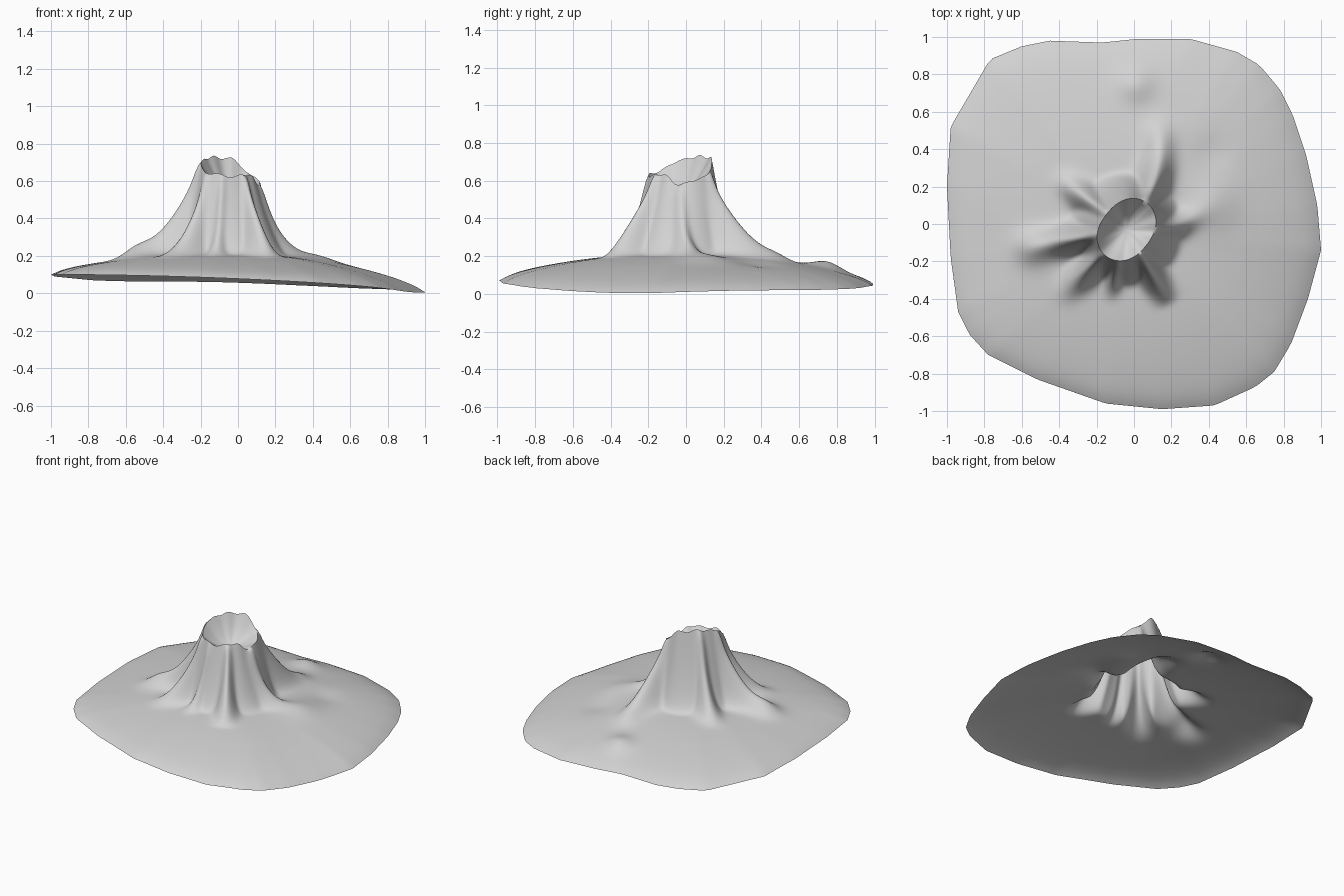
import bpy
import bmesh
import math
from mathutils import Vector

default_cube = bpy.data.objects.get("Cube")
if default_cube:
    bpy.data.objects.remove(default_cube)

CENTRE = Vector((-0.04, -0.03))
SEGMENTS = 180
FLANK_RINGS, PLAIN_RINGS, CRATER_RINGS = 36, 18, 9

# Shoreline of the surrounding plain, counter-clockwise
SHORE = [(1, -.14), (.98, .1), (.92, .37), (.85, .58), (.78, .72), (.67, .85),
         (.55, .92), (.3, .99), (.02, .99), (-.17, .97), (-.45, .98),
         (-.6, .95), (-.77, .88), (-.98, .52), (-1, .2), (-.98, -.18),
         (-.94, -.47), (-.88, -.59), (-.78, -.7), (-.52, -.83), (-.15, -.96),
         (.15, -.99), (.43, -.97), (.65, -.87), (.75, -.79), (.84, -.64),
         (.93, -.4)]

# Crater rim height at eight equal steps around the compass
RIM_HEIGHTS = [.58, .62, .72, .73, .71, .645, .625, .635]

# Ridges: angle in degrees, reach, steepness, half width, bend
RIDGES = [(190, .7, 2.5, .065, 0), (142, .53, 2.2, .06, 0),
          (48, .66, 2.1, .07, 26), (300, .46, 1.2, .055, 0),
          (226, .58, 2.3, .06, 0), (256, .42, 2.4, .04, 0),
          (350, .58, 3.6, .06, 30)]

# Small swells and hollows of the plain: x, y, size, height
SWELLS = [(.01, .75, .09, .04), (.42, .1, .12, .025), (.42, .38, .1, -.015),
          (-.54, -.13, .09, .04), (.14, .48, .08, .02)]


def direction(angle):
    return Vector((math.cos(angle), math.sin(angle)))


def shore_radius(angle):
    """Distance from the centre to the shoreline along a ray."""
    ray = direction(angle)
    for start, end in zip(SHORE, SHORE[1:] + SHORE[:1]):
        a, b = Vector(start) - CENTRE, Vector(end) - CENTRE
        edge = b - a
        denom = ray.cross(edge)
        if denom > 0 and -1e-6 <= a.cross(ray) / denom <= 1 + 1e-6:
            return a.cross(edge) / denom
    return 1


def rim_radius(angle):
    return .157 + .022 * math.cos(2 * (angle - math.radians(52)))


def rim_height(angle):
    """Smoothly blended rim height with a slightly ragged edge."""
    count = len(RIM_HEIGHTS)
    step = angle / math.tau * count
    i = int(step) % count
    t = step - int(step)
    t = t * t * (3 - 2 * t)
    ragged = .006 * math.sin(9 * angle)
    return RIM_HEIGHTS[i] * (1 - t) + RIM_HEIGHTS[(i + 1) % count] * t + ragged


def mound(p, x, y, size):
    return math.exp(-((p.x - x) ** 2 + (p.y - y) ** 2) / size ** 2)


def plain_height(p, share, angle):
    """Gently domed, tilted ground with a steeper lip at the shore."""
    edge = CENTRE + direction(angle) * shore_radius(angle)
    lip = .02
    low = .078 - .043 * edge.x - .02 * edge.x ** 2 + lip
    low -= .02 * max(edge.y, 0) ** 2
    low -= .015 * mound(edge, -.7, .9, .5) + .015 * mound(edge, .92, -.4, .4)
    ground = low + (.215 - low) * (1 - share ** 2.1) - lip * share ** 18
    for x, y, size, height in SWELLS:
        ground += height * mound(p, x, y, size)
    return max(ground, 0)


def flank(r, inner, reach, power):
    t = min(max((r - inner) / (reach - inner), 0), 1)
    return (1 - t) ** power


def surface_height(p, r, angle, shore):
    """Ground plus the steep cone body and its buttress ridges."""
    ground = plain_height(p, r / shore, angle)
    inner = rim_radius(angle)
    parts = [flank(r, inner, .31, 1.6)]
    for degrees, reach, power, width, bend in RIDGES:
        axis = math.radians(degrees + bend * r / reach)
        turn = (angle - axis + math.pi) % math.tau - math.pi
        if abs(turn) < math.pi / 2:
            side = r * math.sin(turn) / width
            parts.append(flank(r, inner, reach, power) * math.exp(-side * side))
    blend = min(sum(h ** 5 for h in parts) ** (1 / 5), 1)
    return ground + (rim_height(angle) - ground) * blend


def add_ring(bm, radius_at, height_at):
    ring = []
    for i in range(SEGMENTS):
        angle = math.tau * i / SEGMENTS
        r = radius_at(angle)
        p = CENTRE + direction(angle) * r
        ring.append(bm.verts.new((p.x, p.y, height_at(p, r, angle))))
    return ring


def build_volcano():
    bm = bmesh.new()
    rings = []

    # Crater bowl
    floor = .55
    for k in range(1, CRATER_RINGS):
        s = k / CRATER_RINGS
        rings.append(add_ring(
            bm, lambda a: rim_radius(a) * s,
            lambda p, r, a: floor + (rim_height(a) - floor) * s ** 2))

    # Cone flanks, then the plain out to the shore
    foot = .7
    for k in range(FLANK_RINGS + PLAIN_RINGS + 1):
        def radius(a):
            inner, shore = rim_radius(a), shore_radius(a)
            if k <= FLANK_RINGS:
                return inner + (foot - inner) * k / FLANK_RINGS
            return foot + (shore - foot) * (k - FLANK_RINGS) / PLAIN_RINGS
        rings.append(add_ring(
            bm, radius,
            lambda p, r, a: surface_height(p, r, a, shore_radius(a))))

    # Skin the rings together and close the crater floor
    for inner, outer in zip(rings, rings[1:]):
        for i in range(SEGMENTS):
            j = (i + 1) % SEGMENTS
            bm.faces.new((inner[i], outer[i], outer[j], inner[j]))
    middle = bm.verts.new((CENTRE.x, CENTRE.y, floor))
    for i in range(SEGMENTS):
        bm.faces.new((middle, rings[0][i], rings[0][(i + 1) % SEGMENTS]))

    # Weathering: soften the creases between the rim and the shoreline
    soft = [v for ring in rings[CRATER_RINGS:-1] for v in ring]
    for _ in range(3):
        bmesh.ops.smooth_vert(bm, verts=soft, factor=.5, use_axis_x=False,
                              use_axis_y=False, use_axis_z=True)

    mesh = bpy.data.meshes.new("volcano_island")
    bm.to_mesh(mesh)
    bm.free()
    island = bpy.data.objects.new("volcano_island", mesh)
    bpy.context.collection.objects.link(island)
    return island


# Pale stone material
stone = bpy.data.materials.new("pale_grey_stone")
stone.use_nodes = True
colour = (.65, .65, .65, 1)
stone.diffuse_color = colour
stone.node_tree.nodes["Principled BSDF"].inputs["Base Color"].default_value = colour

volcano = build_volcano()
volcano.data.materials.append(stone)
bpy.context.view_layer.objects.active = volcano
volcano.select_set(True)
bpy.ops.object.shade_smooth_by_angle(angle=math.radians(80))
